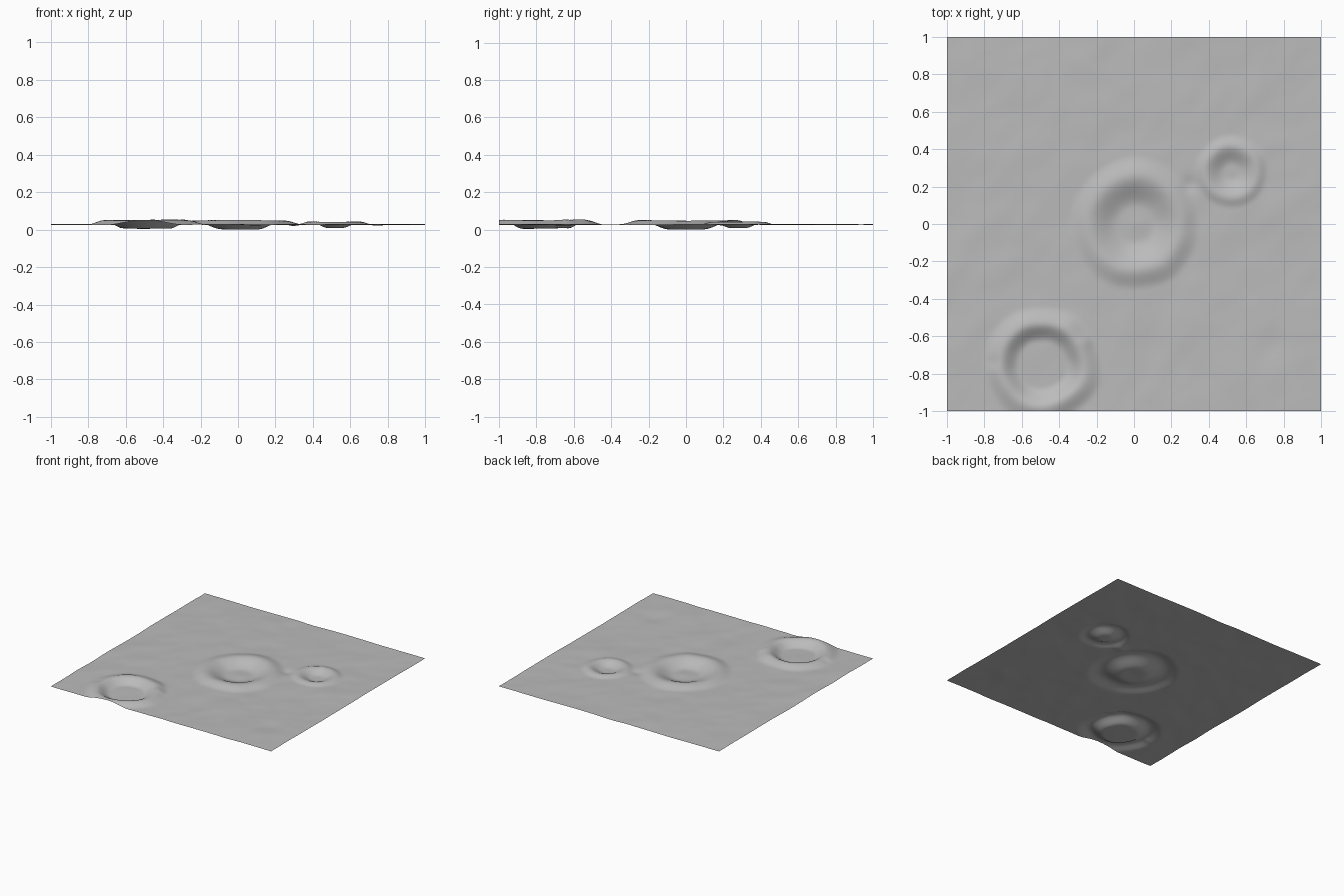
import bpy, bmesh, math
from mathutils import Vector, noise

if "Cube" in bpy.data.objects:
    bpy.data.objects.remove(bpy.data.objects["Cube"])

BASE = 0.031   # level of the plain

# Craters: centre x, y, crest radius, rim height, floor depth, floor fraction, wobble
CRATERS = [
    (0.01, 0.0, 0.25, 0.022, 0.027, 0.35, 0.05),
    (0.52, 0.28, 0.14, 0.014, 0.020, 0.25, 0.03),
    (-0.49, -0.75, 0.225, 0.024, 0.021, 0.55, 0.06),
]
# Gentle dents and mounds: x, y, radius, height
DENTS = [
    (0.30, 0.21, 0.04, -0.008), (0.08, -0.65, 0.08, -0.005),
    (0.75, -0.65, 0.09, -0.005), (0.40, -0.84, 0.08, -0.005),
    (-0.28, 0.86, 0.08, 0.004), (-0.26, -0.63, 0.035, 0.005),
    (-0.35, -0.53, 0.05, 0.005), (-0.75, -0.74, 0.03, -0.004),
    (0.02, 0.0, 0.05, 0.004),
]


def smooth(a, b, t):
    t = min(1.0, max(0.0, (t - a) / (b - a)))
    return t * t * (3 - 2 * t)


def crater(x, y, cx, cy, r, rim, depth, floor, wobble):
    """Height offset of a bowl with a raised rim."""
    dx, dy = x - cx, y - cy
    d = math.hypot(dx, dy)
    a = math.atan2(dy, dx)
    wave = noise.noise(Vector((math.cos(a) * 1.5 + cx * 9, math.sin(a) * 1.5, cy * 7)))
    t = d / (r * (1 + wobble * wave))
    if t < 1:
        return -depth + (depth + rim) * smooth(floor, 1.0, t)
    return rim * (1 - smooth(1.0, 1.42, t))


def height(x, y):
    z = BASE
    # rolling noise, stretched along one diagonal
    u, v = (x + y) * 0.707, (y - x) * 0.707
    z += 0.0045 * noise.noise(Vector((u * 3.2, v * 5.0, 3.7)))
    z += 0.0015 * noise.noise(Vector((u * 8, v * 10, 8.1)))
    for c in CRATERS:
        z += crater(x, y, *c)
    for dx, dy, r, h in DENTS:
        z += h * math.exp(-((x - dx) ** 2 + (y - dy) ** 2) / (r * r))
    return z


# Cratered ground sheet
bm = bmesh.new()
bmesh.ops.create_grid(bm, x_segments=140, y_segments=140, size=1.0)
for v in bm.verts:
    v.co.z = height(v.co.x, v.co.y)
low = min(v.co.z for v in bm.verts)
for v in bm.verts:
    v.co.z -= low
for f in bm.faces:
    f.smooth = True
mesh = bpy.data.meshes.new("cratered_ground")
bm.to_mesh(mesh)
bm.free()
ground = bpy.data.objects.new("cratered_ground", mesh)
bpy.context.collection.objects.link(ground)

# Plain grey rock
grey = bpy.data.materials.new("grey rock")
grey.diffuse_color = (0.5, 0.5, 0.5, 1)
grey.use_nodes = True
grey.node_tree.nodes["Principled BSDF"].inputs["Base Color"].default_value = grey.diffuse_color
mesh.materials.append(grey)
